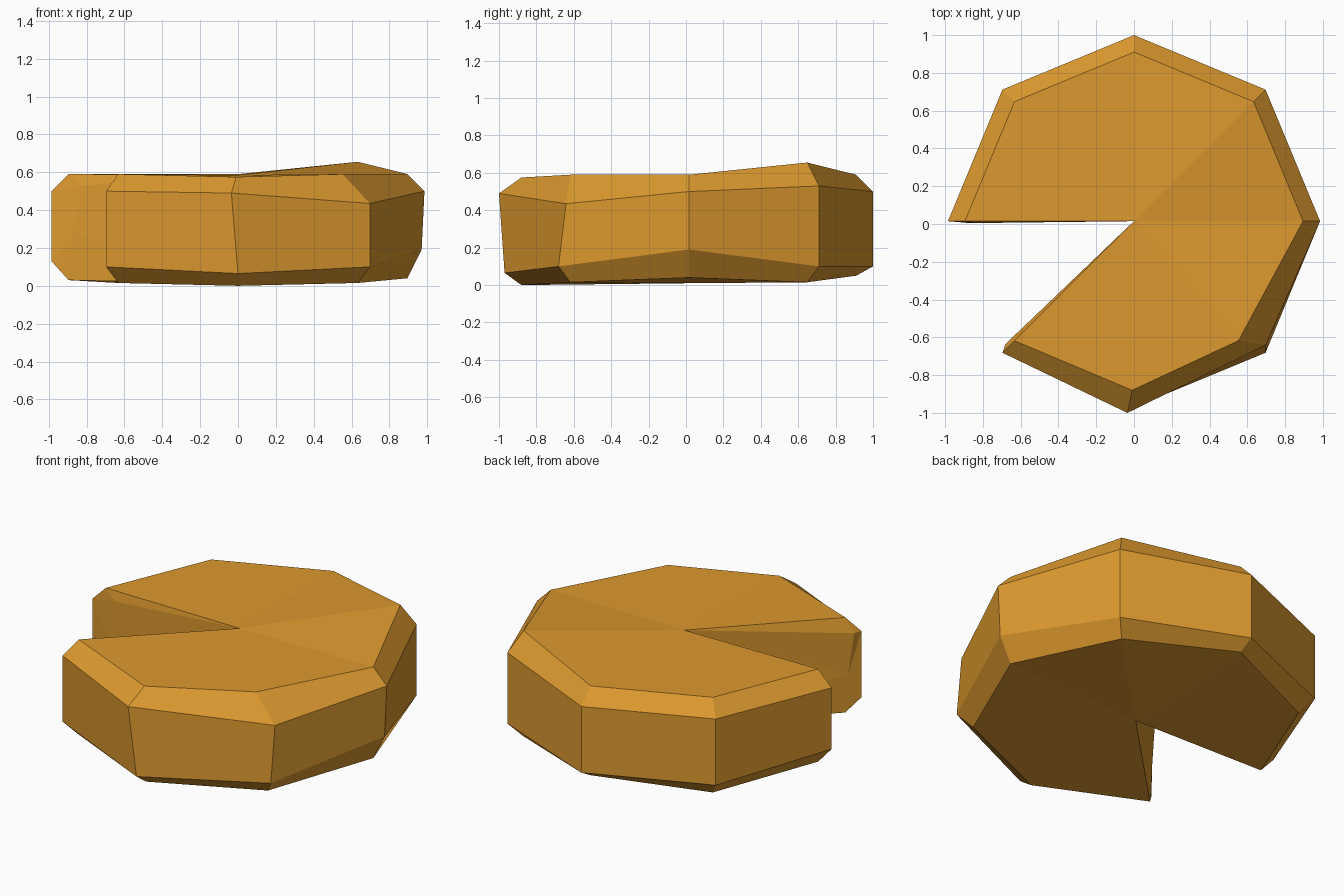
import bpy, bmesh, math
from mathutils import Vector

default = bpy.data.objects.get("Cube")
if default:
    bpy.data.objects.remove(default)


def make_material(name, colour):
    material = bpy.data.materials.new(name)
    material.use_nodes = True
    material.diffuse_color = colour
    material.node_tree.nodes["Principled BSDF"].inputs["Base Color"].default_value = colour
    return material


SIDES = 8
FIRST_RIB = -3          # the missing slice lies just before this rib
CENTRE_Y = 0.015

# Bevelled rim profile (radius, height), from the bottom to the top
rim_profile = [(0.895, 0.015), (0.985, 0.1), (0.985, 0.5), (0.895, 0.59)]

# Hand-carved dents and lifts: (rib, profile point) -> offset
dents = {
    (0, 0): (0, 0, 0.025), (0, 1): (-0.015, 0, 0.09),
    (1, 2): (0, 0, 0.03), (1, 3): (0, 0, 0.065),
    (2, 0): (0, 0, 0.035), (4, 0): (0, 0, 0.015), (4, 1): (0, 0, 0.03),
    (-2, 0): (0, 0, -0.015), (-2, 1): (0, 0, -0.035),
    (-2, 2): (-0.035, -0.03, -0.01), (-2, 3): (-0.01, 0, -0.015),
    (-1, 2): (0, 0.04, -0.065), (-1, 3): (-0.08, 0, 0),
}

bm = bmesh.new()


def rim_point(rib, step):
    radius, height = rim_profile[step]
    angle = math.tau * rib / SIDES
    point = Vector((radius * math.cos(angle), CENTRE_Y + radius * math.sin(angle), height))
    return bm.verts.new(point + Vector(dents.get((rib, step), (0, 0, 0))))


# Ribs of the rim, leaving one slice out
ribs = [[rim_point(rib, step) for step in range(len(rim_profile))]
        for rib in range(FIRST_RIB, FIRST_RIB + SIDES)]
bottom = bm.verts.new((0, CENTRE_Y, 0.01))
top = bm.verts.new((0, CENTRE_Y, 0.585))

# Rim bands, with the top and bottom as fans
for a, b in zip(ribs, ribs[1:]):
    for step in range(len(rim_profile) - 1):
        bm.faces.new((a[step], b[step], b[step + 1], a[step + 1]))
    bm.faces.new((top, a[-1], b[-1]))
    bm.faces.new((bottom, b[0], a[0]))


def cut_face(rib, upper_position, lower_position):
    """Close one side of the missing slice with a slightly faceted face."""
    upper, lower = bm.verts.new(upper_position), bm.verts.new(lower_position)
    p = rib
    for corners in ((bottom, p[0], lower), (p[0], p[1], lower),
                    (p[1], p[2], lower), (p[2], upper, lower),
                    (p[2], p[3], upper), (p[3], top, upper),
                    (top, lower, upper), (top, bottom, lower)):
        bm.faces.new(corners)


cut_face(ribs[0], (-0.68, -0.635, 0.5), (-0.65, -0.62, 0.25))
cut_face(ribs[-1], (-0.83, 0.005, 0.53), (-0.87, 0.005, 0.28))

bmesh.ops.recalc_face_normals(bm, faces=bm.faces[:])
mesh = bpy.data.meshes.new("cheese_wheel")
bm.to_mesh(mesh)
bm.free()
mesh.materials.append(make_material("golden cheese", (0.72, 0.32, 0.028, 1)))
wheel = bpy.data.objects.new("cheese_wheel", mesh)
bpy.context.collection.objects.link(wheel)
